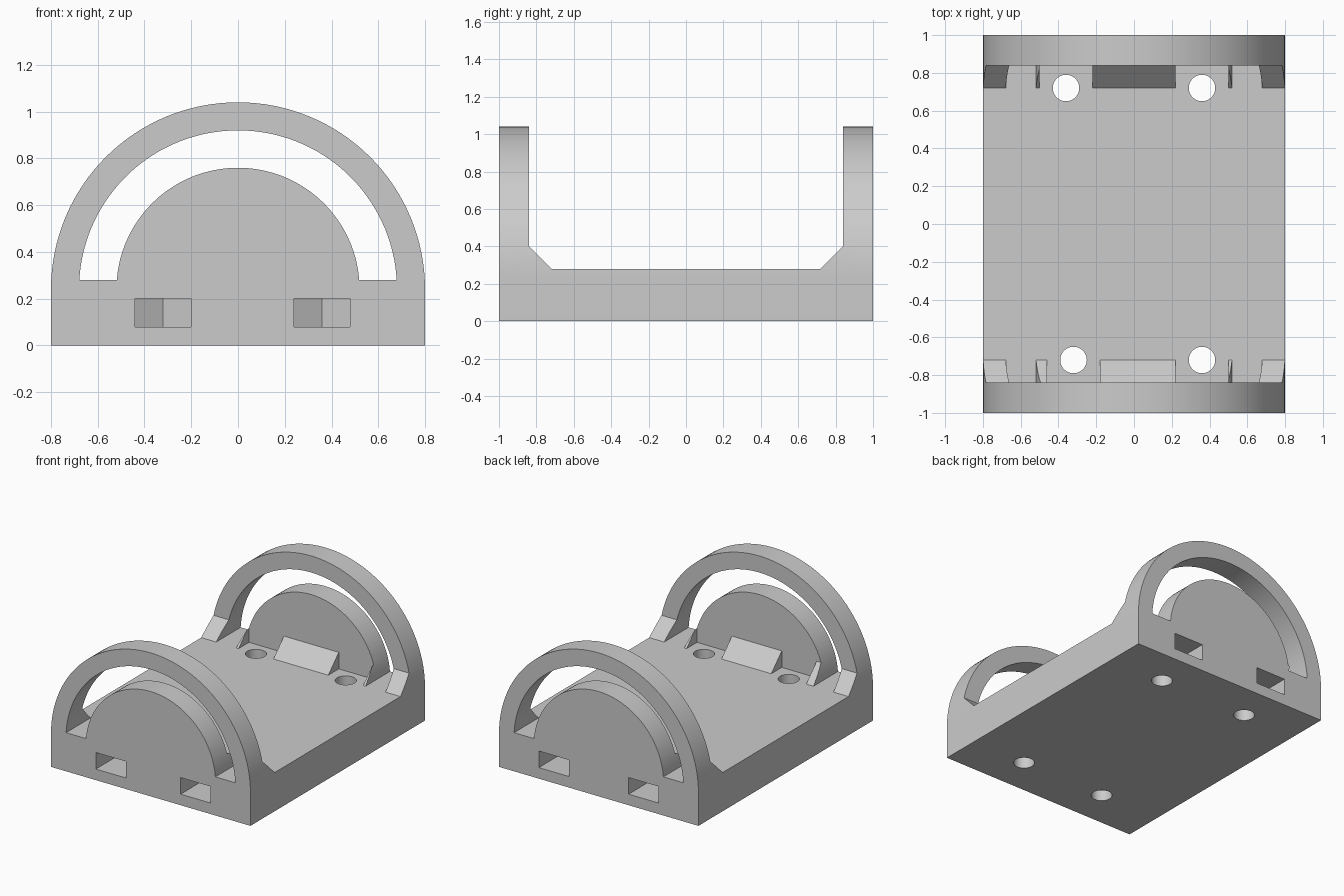
import bpy
import bmesh
from math import sin, cos, asin, pi, radians

default = bpy.data.objects.get("Cube")
if default:
    bpy.data.objects.remove(default, do_unlink=True)

CENTRE_Z = 0.24      # centre of the concentric arches
FLOOR = 0.28         # top of the base slab
WALL = 0.84          # inner face of the end walls
BOLT_Y = 0.72
BOLTS = [(-0.32, -1), (0.36, -1), (-0.36, 1), (0.36, 1)]   # x, end


def arc(radius, start, end, steps=64):
    """Points of an arch in the x-z plane."""
    angles = [start + (end - start) * i / steps for i in range(steps + 1)]
    return [(round(radius * cos(a), 6), round(CENTRE_Z + radius * sin(a), 6))
            for a in angles]


def prism(name, points, axis, low, high):
    """Extrude a flat profile along the given axis."""
    place = {"x": lambda p, d: (d, p[0], p[1]),
             "y": lambda p, d: (p[0], d, p[1]),
             "z": lambda p, d: (p[0], p[1], d)}[axis]
    bm = bmesh.new()
    first = [bm.verts.new(place(p, low)) for p in points]
    last = [bm.verts.new(place(p, high)) for p in points]
    bm.faces.new(first)
    bm.faces.new(last[::-1])
    for i in range(len(points)):
        j = (i + 1) % len(points)
        bm.faces.new((first[j], first[i], last[i], last[j]))
    bmesh.ops.recalc_face_normals(bm, faces=bm.faces[:])
    mesh = bpy.data.meshes.new(name)
    bm.to_mesh(mesh)
    bm.free()
    obj = bpy.data.objects.new(name, mesh)
    bpy.context.collection.objects.link(obj)
    return obj


def carve(target, cutter, operation="DIFFERENCE"):
    """Apply a boolean and discard the cutter."""
    cutter.hide_render = True
    mod = target.modifiers.new("carve", "BOOLEAN")
    mod.operation = operation
    mod.solver = "EXACT"
    mod.object = cutter
    bpy.context.view_layer.objects.active = target
    bpy.ops.object.modifier_apply(modifier=mod.name)
    bpy.data.objects.remove(cutter, do_unlink=True)


# Side profile: slab, two end walls and their 45 degree fillets
half = [(BOLT_Y, FLOOR), (WALL, 0.40), (WALL, 1.2), (1, 1.2), (1, 0)]
profile = half + [(-y, z) for y, z in reversed(half)]
bracket = prism("bracket", profile, "x", -1, 1)

# Round the walls to the outer arch
outline = [(0.8, 0)] + arc(0.8, 0, pi) + [(-0.8, 0)]
carve(bracket, prism("arch_outline", outline, "y", -1.2, 1.2), "INTERSECT")

# Curved strap slot between the outer hoop and the inner disc
rise = FLOOR - CENTRE_Z
outer, inner = asin(rise / 0.68), asin(rise / 0.52)
slot = arc(0.68, outer, pi - outer) + arc(0.52, pi - inner, inner)
carve(bracket, prism("strap_slot", slot, "y", -1.2, 1.2))

for x, end in BOLTS:
    # Clearance through the fillet around each bolt
    gap = [(x - 0.14, end * 0.5), (x + 0.14, end * 0.5),
           (x + 0.14, end * WALL), (x - 0.14, end * WALL)]
    carve(bracket, prism("bolt_clearance", gap, "z", FLOOR, 0.6))
    # Nut pocket with a pointed hexagonal end, open at the wall
    pocket = [(x - 0.12, end * 1.2), (x + 0.12, end * 1.2),
              (x + 0.12, end * 0.651), (x, end * 0.581),
              (x - 0.12, end * 0.651)]
    carve(bracket, prism("nut_pocket", pocket, "z", 0.08, 0.20))
    # Bolt hole through the slab
    ring = [(x + 0.07 * cos(2 * pi * i / 48),
             end * BOLT_Y + 0.07 * sin(2 * pi * i / 48)) for i in range(48)]
    carve(bracket, prism("bolt_hole", ring, "z", -0.2, 0.5))

# Plain grey finish
grey = bpy.data.materials.new("plain_grey")
grey.use_nodes = True
colour = (0.6, 0.6, 0.6, 1)
grey.diffuse_color = colour
grey.node_tree.nodes["Principled BSDF"].inputs["Base Color"].default_value = colour
bracket.data.materials.clear()
bracket.data.materials.append(grey)
for face in bracket.data.polygons:
    face.material_index = 0

# Smooth arches and holes, sharp edges elsewhere
bpy.ops.object.select_all(action="DESELECT")
bracket.select_set(True)
bpy.context.view_layer.objects.active = bracket
bpy.ops.object.shade_smooth_by_angle(angle=radians(25))
